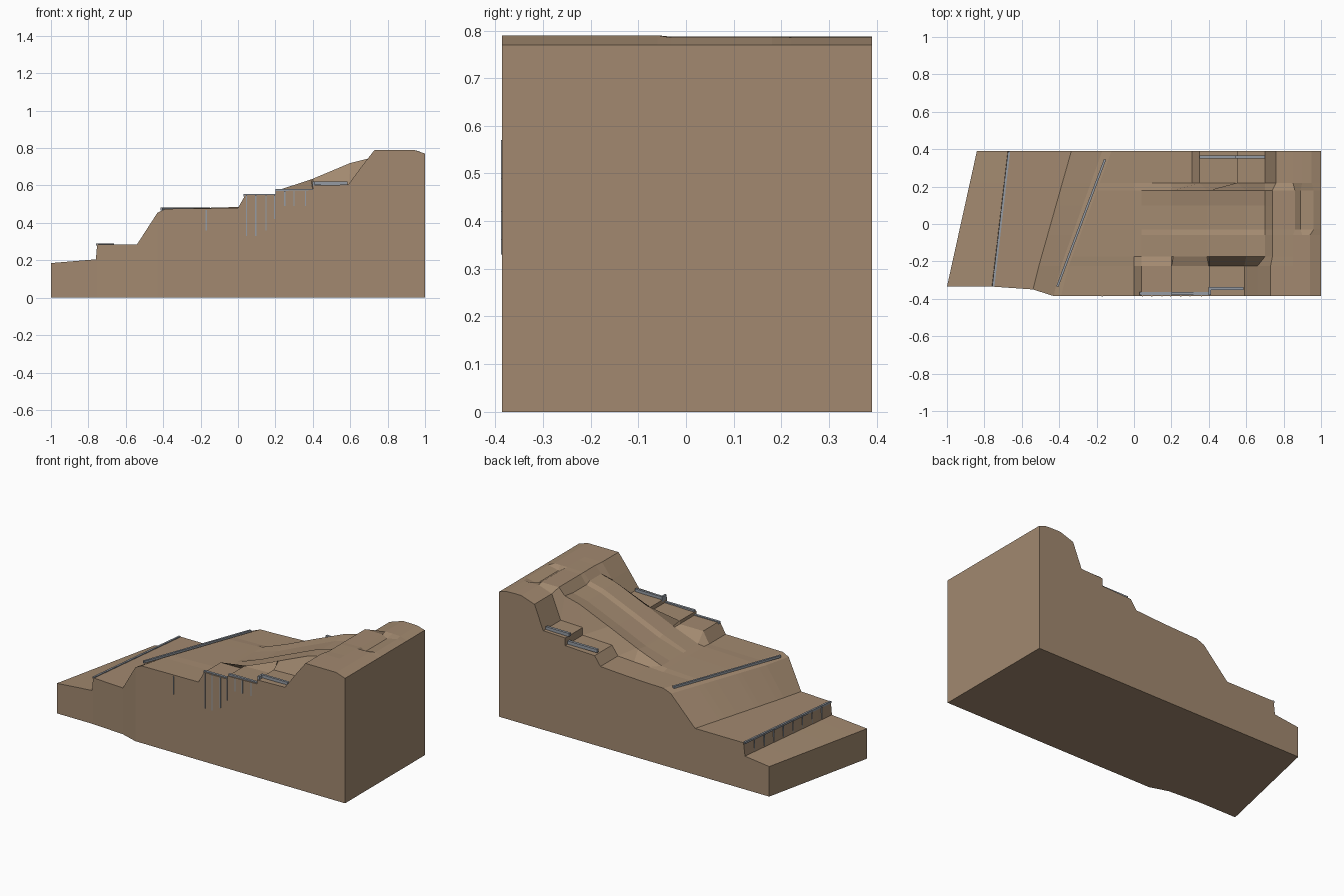
import bpy, bmesh
from mathutils import Vector

if "Cube" in bpy.data.objects:
    bpy.data.objects.remove(bpy.data.objects["Cube"])


def material(name, color):
    m = bpy.data.materials.new(name)
    m.diffuse_color = (*color, 1)
    m.use_nodes = True
    m.node_tree.nodes["Principled BSDF"].inputs["Base Color"].default_value = m.diffuse_color
    return m


SAND = material("sandstone", (0.36, 0.25, 0.16))
STEEL = material("steel", (0.30, 0.33, 0.37))


def finish(bm, name, mat):
    bmesh.ops.recalc_face_normals(bm, faces=bm.faces)
    me = bpy.data.meshes.new(name)
    bm.to_mesh(me)
    bm.free()
    me.materials.append(mat)
    ob = bpy.data.objects.new(name, me)
    bpy.context.collection.objects.link(ob)
    return ob


# Slanted lower steps and ramp: x at front, x at back, height, y of front edge
lower = [(-1, -.84, .185, -.335), (-.76, -.675, .205, -.335),
         (-.753, -.665, .285, -.335), (-.54, -.335, .285, -.35),
         (-.43, -.17, .455, -.385), (-.39, -.12, .475, -.385)]

# Upper lanes (x, z): front terraces, central slide, back terraces
front = [(0, .48), (.04, .55), (.2, .55), (.2, .57), (.4, .575), (.4, .60),
         (.59, .605), (.66, .70), (.73, .79), (.85, .79), (.9, .79), (.94, .79), (1, .77)]
slide = [(0, .485), (.04, .49), (.2, .55), (.21, .554), (.39, .632), (.4, .636),
         (.6, .72), (.70, .745), (.74, .787), (.86, .787), (.89, .77), (.96, .785), (1, .77)]
back = [(0, .478), (.1, .482), (.2, .487), (.31, .494), (.35, .55), (.55, .558),
        (.55, .605), (.70, .61), (.76, .757), (.85, .787), (.9, .787), (.95, .785), (1, .77)]
rim = slide[:9] + front[9:]
gully = [(x, z - (.012 if .1 < x < .71 else 0)) for x, z in slide]

stations = [(-.386, front), (-.225, front), (-.175, rim), (-.06, rim), (-.03, gully),
            (.1, gully), (.18, slide), (.22, back), (.39, back)]

# Hillside: loft the lanes, then drop the border to the ground
bm = bmesh.new()
rows = []
for i, (y, lane) in enumerate(stations):
    row = []
    for xf, xb, z, yf in lower:
        yy = yf if i == 0 else y
        t = max(0, (yy + .335) / .725)
        row.append(bm.verts.new((xf + (xb - xf) * t, yy, z)))
    row += [bm.verts.new((x, y, z)) for x, z in lane]
    rows.append(row)
for a, b in zip(rows, rows[1:]):
    for j in range(len(a) - 1):
        bm.faces.new((a[j], a[j + 1], b[j + 1], b[j]))
border = [e for e in bm.edges if e.is_boundary]
new = bmesh.ops.extrude_edge_only(bm, edges=border)["geom"]
for v in new:
    if isinstance(v, bmesh.types.BMVert):
        v.co.z = 0
bmesh.ops.edgeloop_fill(bm, edges=[e for e in bm.edges if e.is_boundary])
bmesh.ops.remove_doubles(bm, verts=bm.verts, dist=.0005)
finish(bm, "hillside", SAND)


# Square bar between two points
def bar(name, p, q, width, height):
    p, q = Vector(p), Vector(q)
    d = (q - p).normalized()
    up = Vector((0, 0, 1)) if abs(d.z) < .9 else Vector((0, 1, 0))
    s = d.cross(up).normalized() * width / 2
    u = s.cross(d).normalized() * height / 2
    bm = bmesh.new()
    ends = [[bm.verts.new(c + k * s + m * u) for k, m in ((-1, -1), (1, -1), (1, 1), (-1, 1))]
            for c in (p, q)]
    bm.faces.new(ends[0])
    bm.faces.new(ends[1])
    for k in range(4):
        n = (k + 1) % 4
        bm.faces.new((ends[0][k], ends[0][n], ends[1][n], ends[1][k]))
    finish(bm, name, STEEL)


# Edging strips on the ramp and the low step
bar("ramp_edging", (-.41, -.335, .474), (-.155, .345, .474), .012, .014)
bar("step_edging", (-.752, -.333, .284), (-.668, .388, .284), .012, .012)
for k in range(8):
    t = (k + 1) / 9
    x, y = -.757 + .084 * t, -.333 + .72 * t
    bar("step_post", (x, y, .21), (x, y, .285), .005, .005)

# Terrace rails, front and back
bar("front_rail_low", (.03, -.372, .548), (.2, -.372, .548), .015, .014)
bar("front_rail_mid", (.2, -.372, .574), (.4, -.372, .574), .015, .014)
bar("front_rail_return", (.405, -.38, .605), (.405, -.338, .605), .012, .03)
bar("front_rail_high", (.4, -.345, .612), (.585, -.345, .612), .014, .018)
bar("back_rail_low", (.35, .358, .568), (.55, .358, .568), .016, .02)
bar("back_rail_high", (.54, .358, .616), (.70, .358, .616), .016, .02)

# Thin posts hanging down the front wall
for x, top, low in [(-.17, .47, .36), (.045, .55, .33), (.095, .55, .33), (.15, .55, .36),
                    (.195, .55, .42), (.25, .57, .49), (.3, .57, .49), (.36, .57, .49)]:
    bar("front_post", (x, -.385, low), (x, -.385, top), .006, .006)
